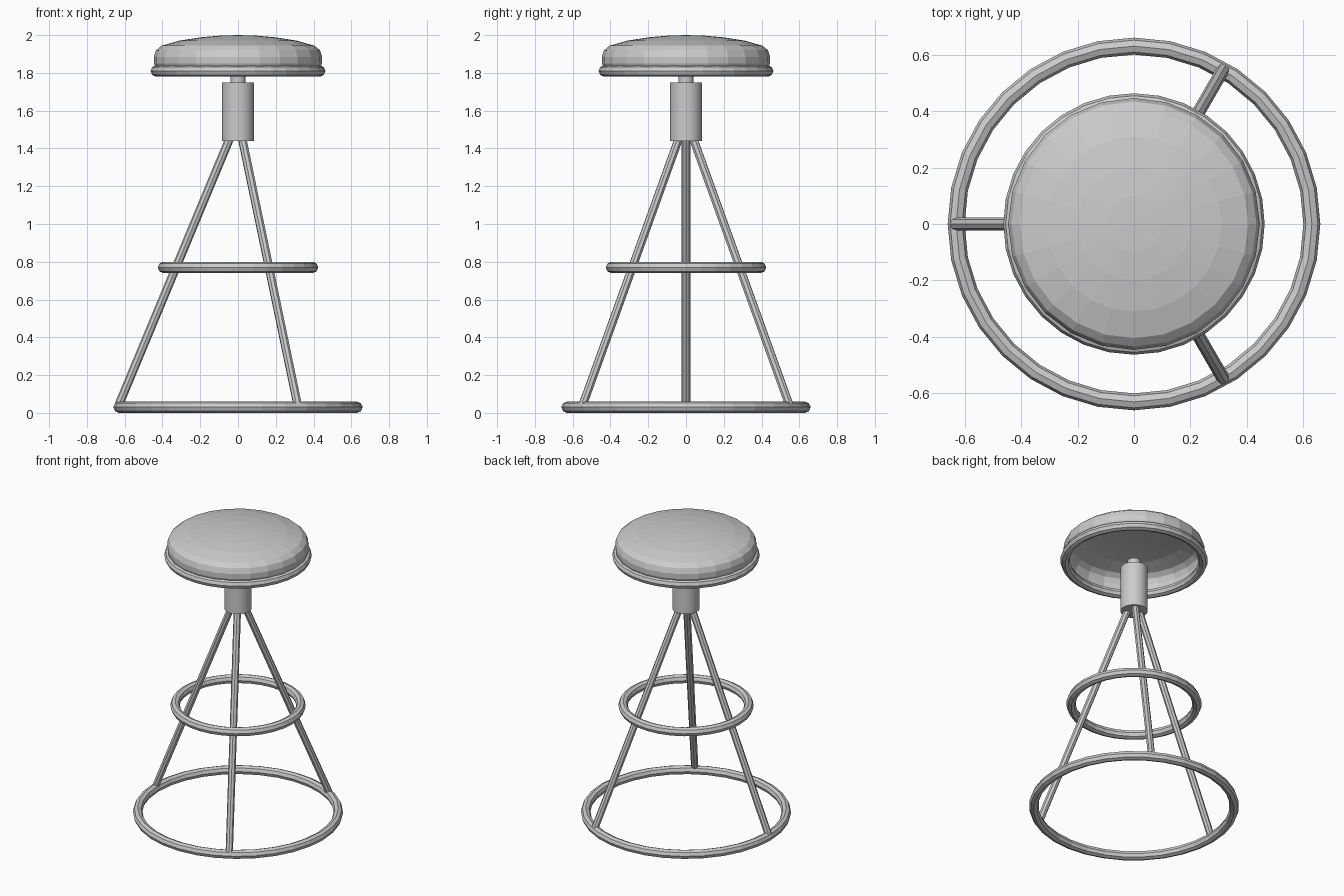
import bpy, bmesh, math
from mathutils import Vector

if "Cube" in bpy.data.objects:
    bpy.data.objects.remove(bpy.data.objects["Cube"])

grey = bpy.data.materials.new("plain grey")
grey.diffuse_color = (0.6, 0.6, 0.6, 1)
grey.use_nodes = True
grey.node_tree.nodes["Principled BSDF"].inputs["Base Color"].default_value = grey.diffuse_color


def make(name, bm):
    me = bpy.data.meshes.new(name)
    bmesh.ops.recalc_face_normals(bm, faces=bm.faces)
    bm.to_mesh(me)
    bm.free()
    me.materials.append(grey)
    ob = bpy.data.objects.new(name, me)
    bpy.context.collection.objects.link(ob)
    return ob


def lathe(name, profile, steps, closed=False):
    """Spin an (r, z) profile about the z axis."""
    bm = bmesh.new()
    vs = [bm.verts.new((r, 0, z)) for r, z in profile]
    es = [bm.edges.new(p) for p in zip(vs, vs[1:])]
    if closed:
        es.append(bm.edges.new((vs[-1], vs[0])))
    bmesh.ops.spin(bm, geom=vs + es, cent=(0, 0, 0), axis=(0, 0, 1),
                   angle=math.tau, steps=steps)
    bmesh.ops.remove_doubles(bm, verts=bm.verts, dist=1e-4)
    return make(name, bm)


def ring(name, radius, z, tube=0.03, steps=32):
    """Hoop with an eight-sided tube."""
    section = [(radius + tube * math.cos(i * math.tau / 8),
                z + tube * math.sin(i * math.tau / 8)) for i in range(8)]
    return lathe(name, section, steps, closed=True)


def rod(name, a, b, r, sides):
    """Capped cylinder between two points."""
    a, b = Vector(a), Vector(b)
    bm = bmesh.new()
    bmesh.ops.create_cone(bm, cap_ends=True, segments=sides, radius1=r,
                          radius2=r, depth=(b - a).length)
    bm.transform((b - a).to_track_quat('Z', 'Y').to_matrix().to_4x4())
    bmesh.ops.translate(bm, verts=bm.verts, vec=(a + b) / 2)
    return make(name, bm)


# Hoops: floor, foot rest and seat rim
ring("base_ring", 0.63, 0.03)
ring("foot_ring", 0.395, 0.77)
ring("seat_rim", 0.433, 1.81)

# Domed cushion, hollow underneath
lathe("seat_cushion", [(0.43, 1.815), (0.445, 1.85), (0.446, 1.885), (0.434, 1.92),
                       (0.405, 1.944), (0.31, 1.971), (0.2, 1.988),
                       (0.1, 1.997), (0, 2.0)], 24)

# Column and seat stem
for name, z0, z1, r in (("column", 1.44, 1.75, 0.085), ("seat_stem", 1.74, 1.805, 0.04)):
    ob = rod(name, (0, 0, z0), (0, 0, z1), r, 24)
    for p in ob.data.polygons:
        p.use_smooth = abs(p.normal.z) < 0.5

# Three splayed legs
for i in range(3):
    t = math.pi + i * math.tau / 3
    c, s = math.cos(t), math.sin(t)
    rod(f"leg_{i + 1}", (0.63 * c, 0.63 * s, 0.045),
        (0.043 * c, 0.043 * s, 1.455), 0.023, 8)
